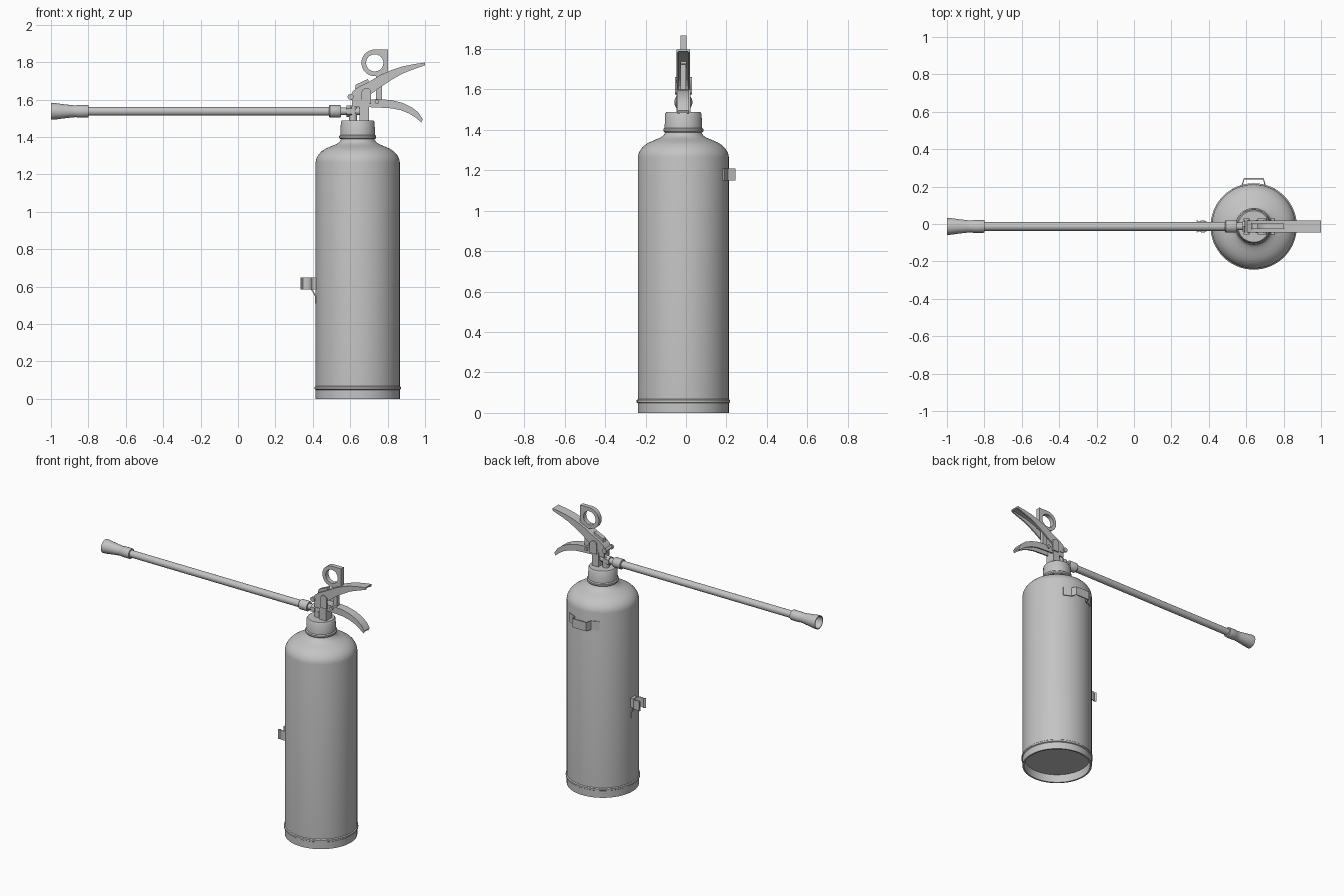
import bpy, bmesh, math
from mathutils import Matrix, Vector

if "Cube" in bpy.data.objects:
    bpy.data.objects.remove(bpy.data.objects["Cube"])

CX, CY = 0.64, -0.013          # tank axis
HZ = 1.537                     # hose height
grey = bpy.data.materials.new("grey")
grey.diffuse_color = (0.55, 0.55, 0.55, 1)
grey.use_nodes = True
grey.node_tree.nodes["Principled BSDF"].inputs["Base Color"].default_value = grey.diffuse_color


def finish(bm, name, angle=35):
    bmesh.ops.remove_doubles(bm, verts=bm.verts, dist=1e-5)
    bmesh.ops.recalc_face_normals(bm, faces=bm.faces)
    me = bpy.data.meshes.new(name)
    bm.to_mesh(me)
    bm.free()
    me.materials.append(grey)
    ob = bpy.data.objects.new(name, me)
    bpy.context.collection.objects.link(ob)
    bpy.ops.object.select_all(action='DESELECT')
    ob.select_set(True)
    bpy.context.view_layer.objects.active = ob
    bpy.ops.object.shade_smooth_by_angle(angle=math.radians(angle))
    return ob


def lathe(name, profile, loc, axis='Z', n=32):
    """Turn (radius, along) points around an axis."""
    turn = {'Z': Matrix(), 'X': Matrix.Rotation(math.pi / 2, 4, 'Y'),
            'Y': Matrix.Rotation(-math.pi / 2, 4, 'X')}[axis]
    m = Matrix.Translation(loc) @ turn
    bm = bmesh.new()
    rings = [[bm.verts.new(m @ Vector((r * math.cos(i * math.tau / n),
                                       r * math.sin(i * math.tau / n), h)))
              for i in range(n)] for r, h in profile]
    for a, b in zip(rings, rings[1:]):
        for i in range(n):
            j = (i + 1) % n
            bm.faces.new((a[i], a[j], b[j], b[i]))
    return finish(bm, name)


def rod(name, r, h0, h1, loc, axis, n=24):
    return lathe(name, [(0, h0), (r, h0), (r, h1), (0, h1)], loc, axis, n)


def prism(bm, pts, a, b, axis='Y'):
    """Extrude an outline: XZ outline along Y, or XY outline along Z."""
    def put(p, d):
        return (p[0], d, p[1]) if axis == 'Y' else (p[0], p[1], d)
    lo = [bm.verts.new(put(p, a)) for p in pts]
    hi = [bm.verts.new(put(p, b)) for p in pts]
    bm.faces.new(lo)
    bm.faces.new(hi[::-1])
    for i in range(len(pts)):
        j = (i + 1) % len(pts)
        bm.faces.new((lo[i], hi[i], hi[j], lo[j]))


def plate(name, pts, a, b, axis='Y'):
    bm = bmesh.new()
    prism(bm, pts, a, b, axis)
    return finish(bm, name)


def box(name, x0, x1, y0, y1, z0, z1):
    return plate(name, [(x0, z0), (x1, z0), (x1, z1), (x0, z1)], y0, y1)


def strip(name, path, t, z0, z1):
    """Bent sheet-metal strip following an XY path, standing in Z."""
    pts = [Vector(p) for p in path]
    off = []
    for i, p in enumerate(pts):
        d = (pts[min(i + 1, len(pts) - 1)] - pts[max(i - 1, 0)]).normalized()
        off.append(p + Vector((-d.y, d.x)) * t)
    return plate(name, [tuple(p) for p in pts + off[::-1]], z0, z1, 'Z')


def channel(name, top, bottom, half, t=0.01):
    """Pressed handle: two cheeks joined by a skin along the top edge."""
    bm = bmesh.new()
    outline = top + bottom[::-1]
    prism(bm, outline, CY - half, CY - half + t)
    prism(bm, outline, CY + half - t, CY + half)
    under = []
    for a, b in zip(top, bottom):
        v, w = Vector(a), Vector(b)
        under.append(tuple(v + (w - v).normalized() * min(t, (w - v).length * .6)))
    prism(bm, top + under[::-1], CY - half + t, CY + half - t)
    return finish(bm, name)


# Tank with recessed base, foot rim and domed shoulder
lathe("tank", [(0, .055), (.212, .055), (.214, 0), (.225, 0), (.225, .048), (.231, .052),
               (.231, .063), (.225, .068), (.225, 1.265), (.221, 1.285), (.21, 1.305),
               (.192, 1.324), (.17, 1.338), (.14, 1.351), (.115, 1.361), (.098, 1.373),
               (.088, 1.39), (0, 1.39)], (CX, CY, 0), n=64)
# Neck collar
lathe("neck_collar", [(0, 1.388), (.094, 1.388), (.099, 1.394), (.099, 1.404), (.093, 1.41),
                      (.090, 1.48), (.084, 1.489), (0, 1.489)], (CX, CY, 0), n=48)

# Valve block and hose outlet
box("valve_block", .65, .70, CY - .035, CY + .035, 1.485, 1.60)
rod("valve_stem", .022, 1.48, 1.56, (.615, CY, 0), 'Z')
rod("outlet_pipe", .02, .54, .66, (0, CY, HZ), 'X')
rod("outlet_nut", .031, .58, .61, (0, CY, HZ), 'X', 6)

# Hose, end fittings and hollow flared nozzle
rod("hose", .0235, -.81, .50, (0, CY, HZ), 'X', 32)
lathe("hose_collar", [(0, .487), (.030, .487), (.033, .491), (.033, .545), (.030, .55),
                      (0, .55)], (0, CY, HZ), 'X')
lathe("nozzle", [(0, -.80), (.033, -.80), (.034, -.805), (.034, -.86), (.031, -.866),
                 (.033, -.89), (.039, -.94), (.045, -.985), (.045, -1), (.040, -1),
                 (.034, -.94), (.022, -.87), (0, -.87)], (0, CY, HZ), 'X')

# Squeeze lever and fixed carrying handle
channel("squeeze_lever",
        [(.60, 1.615), (.615, 1.645), (.645, 1.668), (.70, 1.695), (.76, 1.73),
         (.82, 1.757), (.88, 1.777), (.94, 1.789), (1.0, 1.798)],
        [(.612, 1.59), (.65, 1.59), (.68, 1.605), (.72, 1.636), (.77, 1.672),
         (.825, 1.708), (.885, 1.741), (.94, 1.762), (1.0, 1.783)], .033)
channel("carry_handle",
        [(.61, 1.59), (.68, 1.60), (.75, 1.602), (.82, 1.597), (.88, 1.582),
         (.93, 1.558), (.965, 1.53), (.988, 1.495)],
        [(.61, 1.56), (.68, 1.56), (.75, 1.557), (.82, 1.553), (.87, 1.543),
         (.915, 1.525), (.95, 1.503), (.98, 1.478)], .029)
# Raised tab on the lever root
plate("lever_tab", [(.625, 1.655), (.70, 1.69), (.695, 1.71), (.63, 1.68)], CY - .015, CY + .015)

# Side lugs and rivets, mirrored front to back
for s, side in ((-1, "front"), (1, "back")):
    ends = sorted((CY + s * .032, CY + s * .042))
    arc = [(.686 + .026 * math.cos(a * math.pi / 8), 1.636 + .026 * math.sin(a * math.pi / 8))
           for a in range(9)]
    plate("lug_" + side, arc + [(.66, 1.575), (.712, 1.575)], *ends)
    for x, z, r in ((.602, 1.614, .016), (.743, 1.588, .012)):
        rod("rivet_" + side, r, *ends, (x, 0, z), 'Y', 16)
rod("lever_pin", .01, CY - .038, CY + .038, (.602, 0, 1.614), 'Y', 12)

# Safety pin: ring squared off on one side, with a flat stem
bm = bmesh.new()
N, RC, RO, RI = 48, (.731, 1.796), .071, .046
loops = []
for y in (CY - .015, CY + .015):
    inner, outer = [], []
    for i in range(N):
        a = i * math.tau / N
        c, s = math.cos(a), math.sin(a)
        square = a <= math.pi / 2 + .01 or a >= math.tau - math.pi / 4 - .01
        ro = RO / max(abs(c), abs(s)) if square else RO
        inner.append(bm.verts.new((RC[0] + RI * c, y, RC[1] + RI * s)))
        outer.append(bm.verts.new((RC[0] + ro * c, y, RC[1] + ro * s)))
    loops += [inner, outer]
order = [loops[0], loops[1], loops[3], loops[2], loops[0]]
for a, b in zip(order, order[1:]):
    for i in range(N):
        j = (i + 1) % N
        bm.faces.new((a[i], a[j], b[j], b[i]))
finish(bm, "pin_ring")
box("pin_stem", .738, .77, CY - .013, CY + .013, 1.60, 1.752)

# Wall hook: bridge with curved flanges on the back of the tank
def on_tank(deg, r=.224):
    a = math.radians(deg)
    return (CX + r * math.cos(a), CY + r * math.sin(a))

strip("wall_hook", [on_tank(120), on_tank(113), on_tank(106), (.582, .206), (.589, .238),
                    (.691, .238), (.698, .206), on_tank(74), on_tank(67), on_tank(60)],
      .007, 1.15, 1.21)

# Hose clip on the side of the tank: open C, mounting foot and tail tab
arc = [(.368 + .033 * math.cos(math.radians(d)), CY + .033 * math.sin(math.radians(d)))
       for d in range(-130, 131, 20)]
tips = [(.337, CY - .034)], [(.337, CY + .034)]
strip("hose_clip", tips[0] + arc + tips[1], .006, .583, .648)
box("clip_foot", .395, .42, CY - .02, CY + .02, .583, .648)
plate("clip_tail", [(.388, .588), (.396, .588), (.420, .545), (.420, .51), (.412, .51),
                    (.412, .548)], CY - .015, CY + .015)
